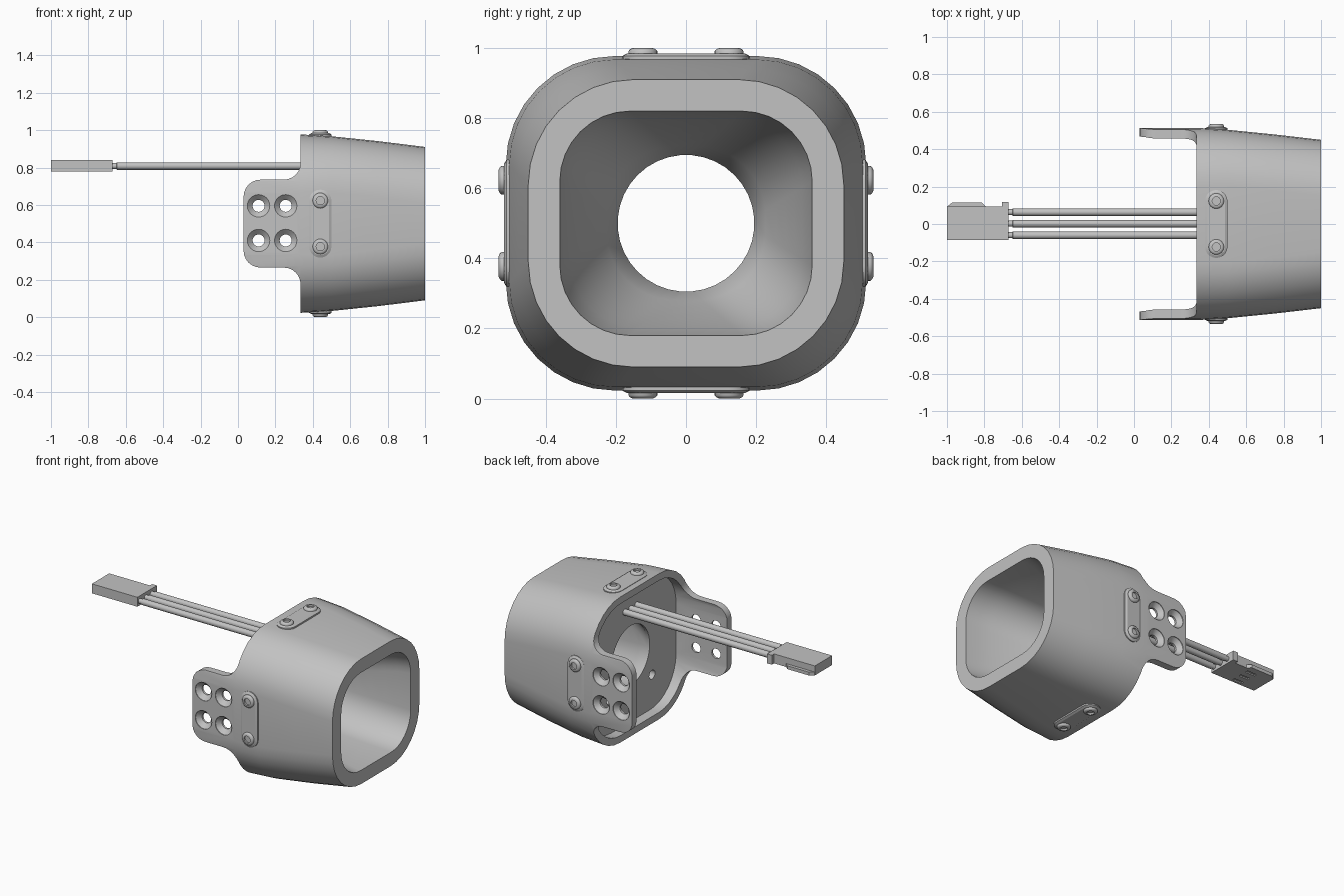
import bpy, bmesh
from math import pi, sin, cos, radians
from mathutils import Matrix, Vector

cube = bpy.data.objects.get("Cube")
if cube:
    bpy.data.objects.remove(cube)

grey = bpy.data.materials.new("plain_grey")
grey.use_nodes = True
grey.diffuse_color = (0.54, 0.54, 0.54, 1)
grey.node_tree.nodes["Principled BSDF"].inputs["Base Color"].default_value = (0.54, 0.54, 0.54, 1)
MID = 0.5  # height of the housing axis
STEPS = 8  # segments in each housing corner


def finish(name, bm, helper=False):
    bmesh.ops.recalc_face_normals(bm, faces=bm.faces)
    mesh = bpy.data.meshes.new(name)
    bm.to_mesh(mesh)
    bm.free()
    mesh.materials.append(grey)
    ob = bpy.data.objects.new(name, mesh)
    bpy.context.collection.objects.link(ob)
    ob.hide_render = helper
    return ob


def activate(ob):
    bpy.ops.object.select_all(action='DESELECT')
    ob.select_set(True)
    bpy.context.view_layer.objects.active = ob


def smooth(ob, angle=35):
    activate(ob)
    bpy.ops.object.shade_smooth_by_angle(angle=radians(angle))


def cut(ob, cutter):
    mod = ob.modifiers.new("cut", 'BOOLEAN')
    mod.operation, mod.solver, mod.object = 'DIFFERENCE', 'EXACT', cutter
    activate(ob)
    bpy.ops.object.modifier_apply(modifier=mod.name)
    bpy.data.objects.remove(cutter)


def skin(bm, loops, wrap=False):
    """Bridge equal loops of points with quads, capping open ends."""
    rows = [[bm.verts.new(p) for p in loop] for loop in loops]
    n = len(rows[0])
    for a, b in zip(rows, rows[1:] + (rows[:1] if wrap else [])):
        for i in range(n):
            j = (i + 1) % n
            bm.faces.new((a[i], a[j], b[j], b[i]))
    if not wrap:
        bm.faces.new(rows[0])
        bm.faces.new(rows[-1])


def lathe(bm, profile, matrix, sides=24):
    """Solid of revolution about local z from (radius, height) pairs."""
    skin(bm, [[matrix @ Vector((r * cos(2 * pi * i / sides), r * sin(2 * pi * i / sides), h))
               for i in range(sides)] for r, h in profile])


def box(bm, lo, hi):
    size = [b - a for a, b in zip(lo, hi)]
    centre = [(a + b) / 2 for a, b in zip(lo, hi)]
    bmesh.ops.create_cube(bm, size=1, matrix=Matrix.Translation(centre) @ Matrix.Diagonal((*size, 1)))


def ring(x, hy, hz, r):
    """Rounded rectangle across the housing axis."""
    pts = []
    for q, (sy, sz) in enumerate(((1, 1), (-1, 1), (-1, -1), (1, -1))):
        for k in range(STEPS + 1):
            a = (q + k / STEPS) * pi / 2
            pts.append(Vector((x, sy * (hy - r) + r * cos(a), MID + sz * (hz - r) + r * sin(a))))
    return pts


def round_ring(x, r):
    n = 4 * (STEPS + 1)
    angles = [2 * pi * (i - STEPS / 2) / n + pi / 4 for i in range(n)]
    return [Vector((x, r * cos(a), MID + r * sin(a))) for a in angles]


def funnel(t):
    """Gently bowed blend from the mouth (t = 0) to the round hole (t = 1)."""
    x = 1 + t * (0.42 - 1)
    return [a.lerp(b, t ** 1.4) for a, b in zip(ring(x, 0.36, 0.32, 0.2), round_ring(x, 0.195))]


def arc(cx, cz, r, a0, a1, steps=6):
    return [(cx + r * cos(radians(a0 + (a1 - a0) * k / steps)),
             cz + r * sin(radians(a0 + (a1 - a0) * k / steps))) for k in range(steps + 1)]


# Housing: thin rear shell, tapered body, funnel and bulkhead in one closed loft
bm = bmesh.new()
skin(bm, [
    ring(0.03, 0.514, 0.477, 0.31), ring(0.335, 0.514, 0.477, 0.31),
    ring(0.5, 0.504, 0.467, 0.3), ring(0.75, 0.479, 0.441, 0.3),
    ring(1.0, 0.45, 0.41, 0.3), *[funnel(k / 7) for k in range(8)],
    round_ring(0.4, 0.195),
    ring(0.4, 0.469, 0.432, 0.27), ring(0.03, 0.469, 0.432, 0.27)], wrap=True)
housing = finish("housing", bm)

# Trim the rear of the shell so that only the two side tabs remain
bm = bmesh.new()
outline = ([(0, 1.2), (0.335, 1.2)] + arc(0.245, 0.825, 0.09, 0, -90)
           + arc(0.12, 0.645, 0.09, 90, 180) + [(0, 0.645)])
for side in (1, -1):
    skin(bm, [[(x, y, MID + side * (z - MID)) for x, z in outline] for y in (-1, 1)])
cut(housing, finish("tab_trimmer", bm, True))

# Countersunk holes in the tabs and blind holes in the bulkhead
bm = bmesh.new()
for side in (1, -1):
    for x in (0.11, 0.255):
        for z in (0.41, 0.595):
            m = Matrix.Translation((x, 0, z)) @ Matrix.Rotation(side * pi / 2, 4, 'X')
            lathe(bm, [(0.032, 0.4), (0.032, 0.483), (0.06, 0.51), (0.06, 0.56)], m)
    m = Matrix.Translation((0.37, side * 0.22, 0.29)) @ Matrix.Rotation(pi / 2, 4, 'Y')
    lathe(bm, [(0.03, 0), (0.03, 0.07)], m, 16)
cut(housing, finish("hole_cutter", bm, True))
smooth(housing)

# Screw pads with two button-head screws on each of the four sides
for i, side_name in enumerate(("top", "front", "bottom", "back")):
    level = 0.509 if i % 2 else 0.474
    m = Matrix.Translation((0.44, 0, MID)) @ Matrix.Rotation(i * pi / 2, 4, 'X')
    bm = bmesh.new()
    loops = []
    for r, h in ((0.06, level - 0.02), (0.06, level + 0.003), (0.047, level + 0.01)):
        pts = arc(0, 0.122, r, 0, 180, 10) + arc(0, -0.122, r, 180, 360, 10)
        loops.append([m @ Vector((x, y, h)) for x, y in pts])
    skin(bm, loops)
    smooth(finish(side_name + "_pad", bm), 25)

    bm = bmesh.new()
    for y in (-0.123, 0.123):
        s = m @ Matrix.Translation((0, y, level))
        lathe(bm, [(0.041, 0), (0.041, 0.017), (0.037, 0.022), (0.031, 0.025), (0.025, 0.026),
                   (0.022, 0.026), (0.022, 0.014)], s)
    smooth(finish(side_name + "_screws", bm), 50)

# Three-wire lead
bm = bmesh.new()
for y in (-0.06, 0.002, 0.063):
    m = Matrix.Translation((-0.68, y, 0.808)) @ Matrix.Rotation(pi / 2, 4, 'Y')
    lathe(bm, [(0.016, 0), (0.016, 0.03), (0.02, 0.032), (0.02, 1.09)], m, 16)
smooth(finish("wires", bm), 50)

# Plug body, with rear collar tab, side key and pin windows underneath
bm = bmesh.new()
box(bm, (-1, -0.085, 0.779), (-0.67, 0.094, 0.841))
plug = finish("plug", bm)
bm = bmesh.new()
for y in (-0.06, 0, 0.06):
    box(bm, (-0.89, y - 0.01, 0.77), (-0.82, y + 0.01, 0.787))
cut(plug, finish("window_cutter", bm, True))

bm = bmesh.new()
box(bm, (-0.705, 0.08, 0.779), (-0.67, 0.117, 0.841))
finish("plug_tab", bm)
bm = bmesh.new()
key = [(-1, 0.085), (-1, 0.092), (-0.972, 0.115), (-0.815, 0.115), (-0.79, 0.092), (-0.79, 0.085)]
skin(bm, [[(x, y, z) for x, y in key] for z in (0.779, 0.801)])
finish("plug_key", bm)
